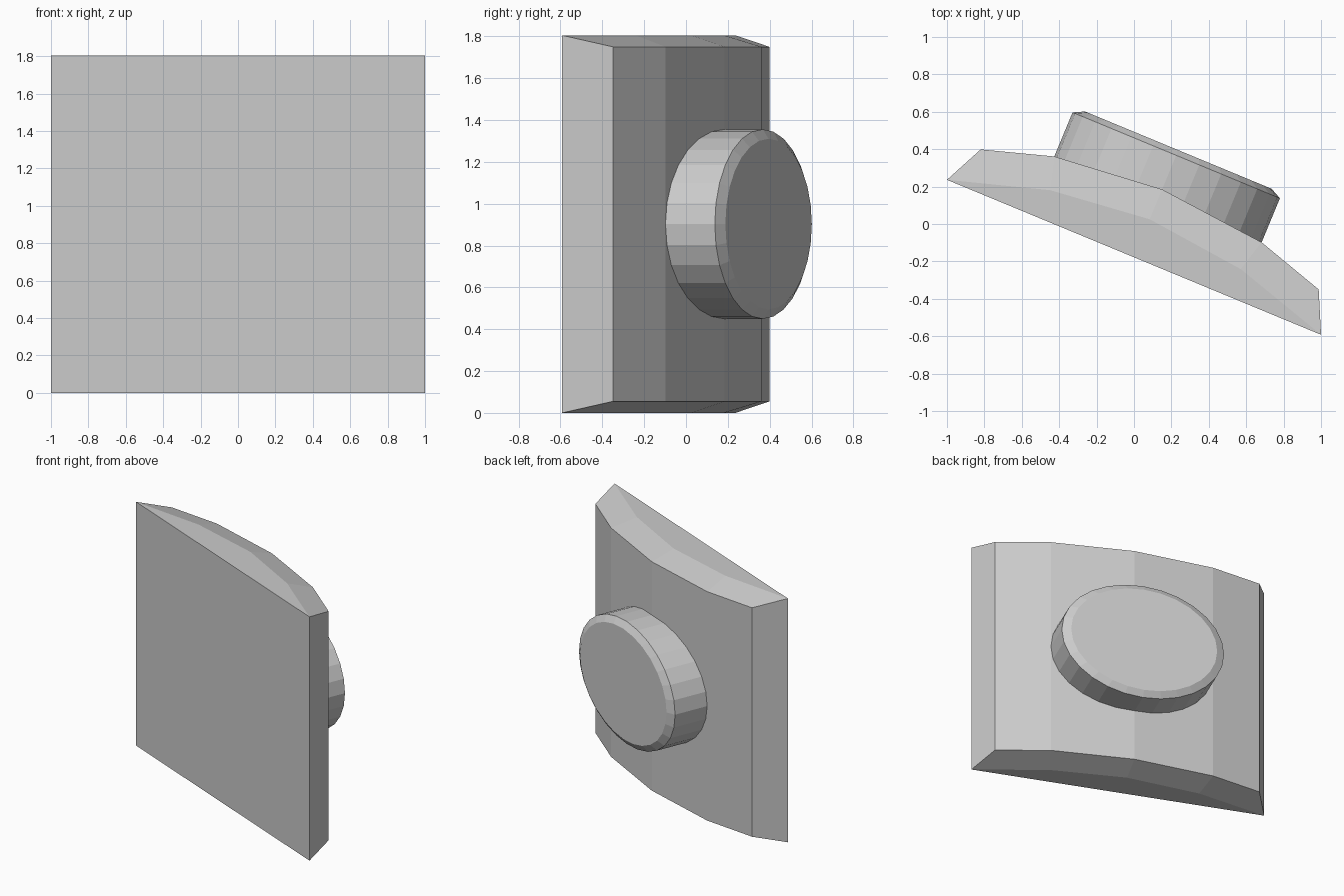
import bpy, bmesh, math

if "Cube" in bpy.data.objects:
    bpy.data.objects.remove(bpy.data.objects["Cube"])

H = 1.805
YAW = math.radians(-22.5)


def rings_to_object(name, rings, closed):
    """Bridge successive point rings, cap both ends; open rings also get flat sides and a front."""
    bm = bmesh.new()
    vs = [[bm.verts.new(p) for p in ring] for ring in rings]
    n = len(vs[0])
    for a, b in zip(vs, vs[1:]):
        for i in range(n if closed else n - 1):
            j = (i + 1) % n
            bm.faces.new((a[i], a[j], b[j], b[i]))
    bm.faces.new(vs[0])
    bm.faces.new(vs[-1])
    if not closed:
        bm.faces.new([r[0] for r in vs])
        bm.faces.new([r[-1] for r in vs])
        bm.faces.new((vs[0][0], vs[0][-1], vs[-1][-1], vs[-1][0]))
    bmesh.ops.recalc_face_normals(bm, faces=bm.faces)
    mesh = bpy.data.meshes.new(name)
    bm.to_mesh(mesh)
    bm.free()
    obj = bpy.data.objects.new(name, mesh)
    bpy.context.collection.objects.link(obj)
    obj.location = (0, -0.178, 0)
    obj.rotation_euler = (0, 0, YAW)
    return obj


def arc(half):
    """Mirror a half profile, centre point first."""
    return [(-x, y) for x, y in half[:0:-1]] + half


# Curved plate: flat front, faceted bowed back, bevelled top and bottom
edge = arc([(0, 0.22), (0.552, 0.16), (1.0824, 0)])
bow = arc([(0, 0.393), (0.6, 0.335), (0.978, 0.219)])


def plate_ring(profile, z):
    return [(x, y, z) for x, y in profile]


plate = bmesh.new()
levels = [plate_ring(edge, 0), plate_ring(bow, 0.055),
          plate_ring(bow, H - 0.055), plate_ring(edge, H)]
vs = [[plate.verts.new(p) for p in r] for r in levels]
for a, b in zip(vs, vs[1:]):
    for i in range(4):
        plate.faces.new((a[i], a[i + 1], b[i + 1], b[i]))
plate.free()
rings_to_object("curved_plate", levels, closed=False)

# Oval button on the back, with a small bevelled rim
SEG = 28


def oval(rx, rz, y):
    return [(rx * math.cos(t), y, H / 2 + rz * math.sin(t))
            for t in (2 * math.pi * i / SEG for i in range(SEG))]


rings_to_object("oval_button", [oval(0.6, 0.453, 0.32), oval(0.6, 0.453, 0.59),
                                oval(0.54, 0.408, 0.62)], closed=True)
